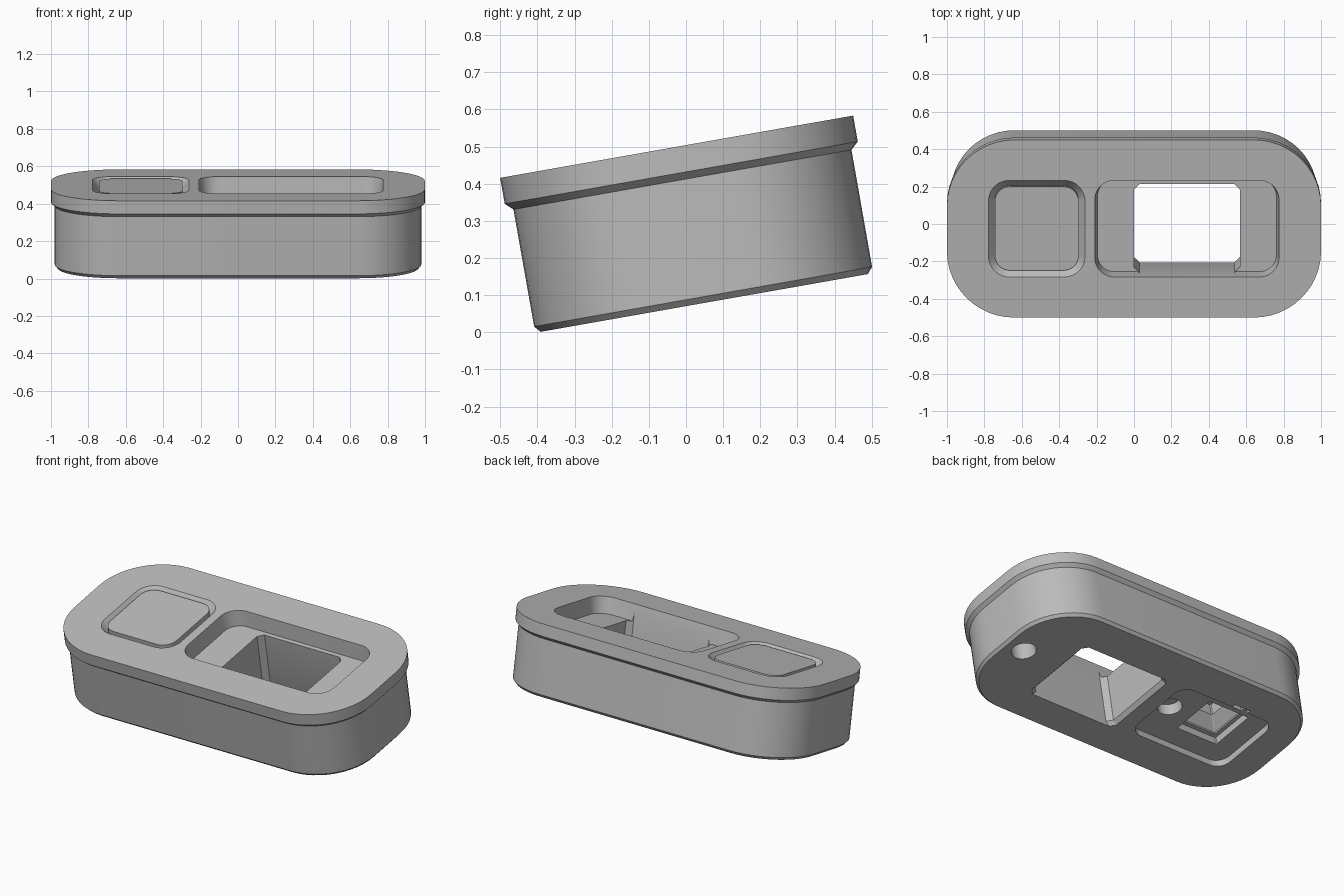
import bpy
import bmesh
from math import radians, cos, sin, pi

cube = bpy.data.objects.get("Cube")
if cube:
    bpy.data.objects.remove(cube, do_unlink=True)

TILT = radians(10)
BASE = (0, 0.061, 0.011)

grey = bpy.data.materials.new("plain grey")
grey.use_nodes = True
grey.diffuse_color = (0.5, 0.5, 0.5, 1)
grey.node_tree.nodes["Principled BSDF"].inputs["Base Color"].default_value = (0.5, 0.5, 0.5, 1)


def loft(name, centre, rings, steps=12):
    """Stack rounded rectangles (height, half width, half depth, corner radius)."""
    cx, cy = centre
    bm = bmesh.new()
    loops = []
    for z, hx, hy, r in rings:
        loop = []
        for corner, (sx, sy) in enumerate([(1, 1), (-1, 1), (-1, -1), (1, -1)]):
            for i in range(steps + 1):
                a = (corner + i / steps) * pi / 2
                loop.append(bm.verts.new((cx + sx * (hx - r) + r * cos(a),
                                          cy + sy * (hy - r) + r * sin(a), z)))
        loops.append(loop)
    n = len(loops[0])
    for low, high in zip(loops, loops[1:]):
        for i in range(n):
            j = (i + 1) % n
            bm.faces.new((low[i], low[j], high[j], high[i]))
    bm.faces.new(loops[0][::-1])
    bm.faces.new(loops[-1])
    bmesh.ops.remove_doubles(bm, verts=bm.verts, dist=0.0001)
    bmesh.ops.recalc_face_normals(bm, faces=bm.faces)
    mesh = bpy.data.meshes.new(name)
    bm.to_mesh(mesh)
    bm.free()
    mesh.materials.append(grey)
    obj = bpy.data.objects.new(name, mesh)
    bpy.context.collection.objects.link(obj)
    obj.location = BASE
    obj.rotation_euler.x = TILT
    return obj


def activate(obj):
    bpy.ops.object.select_all(action='DESELECT')
    obj.select_set(True)
    bpy.context.view_layer.objects.active = obj


def cut(target, cutter):
    cutter.hide_render = True
    mod = target.modifiers.new("cut", 'BOOLEAN')
    mod.operation = 'DIFFERENCE'
    mod.solver = 'EXACT'
    mod.object = cutter
    activate(target)
    bpy.ops.object.modifier_apply(modifier=mod.name)
    bpy.data.objects.remove(cutter, do_unlink=True)


# Housing with bottom chamfer and overhanging rim
housing = loft("housing", (0, 0), [
    (0.069, 0.965, 0.447, 0.325), (0.086, 0.98, 0.462, 0.34),
    (0.406, 0.98, 0.462, 0.34), (0.425, 1.0, 0.4825, 0.36),
    (0.496, 1.0, 0.4825, 0.36)])

# Wide upper opening with its ledge, then the through hole flared at the bottom
cut(housing, loft("upper_opening", (0.283, 0), [
    (0.40, 0.478, 0.25, 0.09), (0.496, 0.4925, 0.262, 0.105),
    (0.55, 0.4925, 0.262, 0.105)]))
cut(housing, loft("through_hole", (0.283, -0.015), [
    (0.03, 0.305, 0.245, 0.03), (0.069, 0.305, 0.245, 0.03),
    (0.092, 0.283, 0.24, 0.03), (0.45, 0.283, 0.24, 0.03)], 1))

# Tapered seat around the button
BUTTON = (-0.52, 0)
cut(housing, loft("button_seat", BUTTON, [
    (0.45, 0.218, 0.221, 0.075), (0.496, 0.2575, 0.262, 0.11),
    (0.53, 0.2575, 0.262, 0.11)]))

# Stepped pocket under the button
cut(housing, loft("lower_recess", (-0.45, 0), [
    (0.02, 0.33, 0.235, 0.08), (0.11, 0.33, 0.235, 0.08)]))
cut(housing, loft("square_pocket", (-0.51, 0.03), [
    (0.09, 0.14, 0.14, 0.005), (0.155, 0.14, 0.14, 0.005)], 1))
cut(housing, loft("tapered_pocket", (-0.51, 0.03), [
    (0.14, 0.115, 0.115, 0.005), (0.165, 0.115, 0.115, 0.005),
    (0.23, 0.06, 0.06, 0.005), (0.3, 0.06, 0.06, 0.005)], 1))
cut(housing, loft("release_notch", (-0.53, 0.225), [
    (0.03, 0.06, 0.04, 0.005), (0.16, 0.04, 0.02, 0.005)], 1))

# Blind round holes in the underside
for x in (0.85, -0.21):
    cut(housing, loft("round_hole", (x, 0.015), [
        (0.03, 0.07, 0.07, 0.07), (0.18, 0.07, 0.07, 0.07)], 8))

# Button lying just below the top surface
button = loft("button", BUTTON, [
    (0.435, 0.224, 0.227, 0.08), (0.491, 0.224, 0.227, 0.08)])

for obj in (housing, button):
    activate(obj)
    bpy.ops.object.shade_smooth_by_angle(angle=radians(25))
